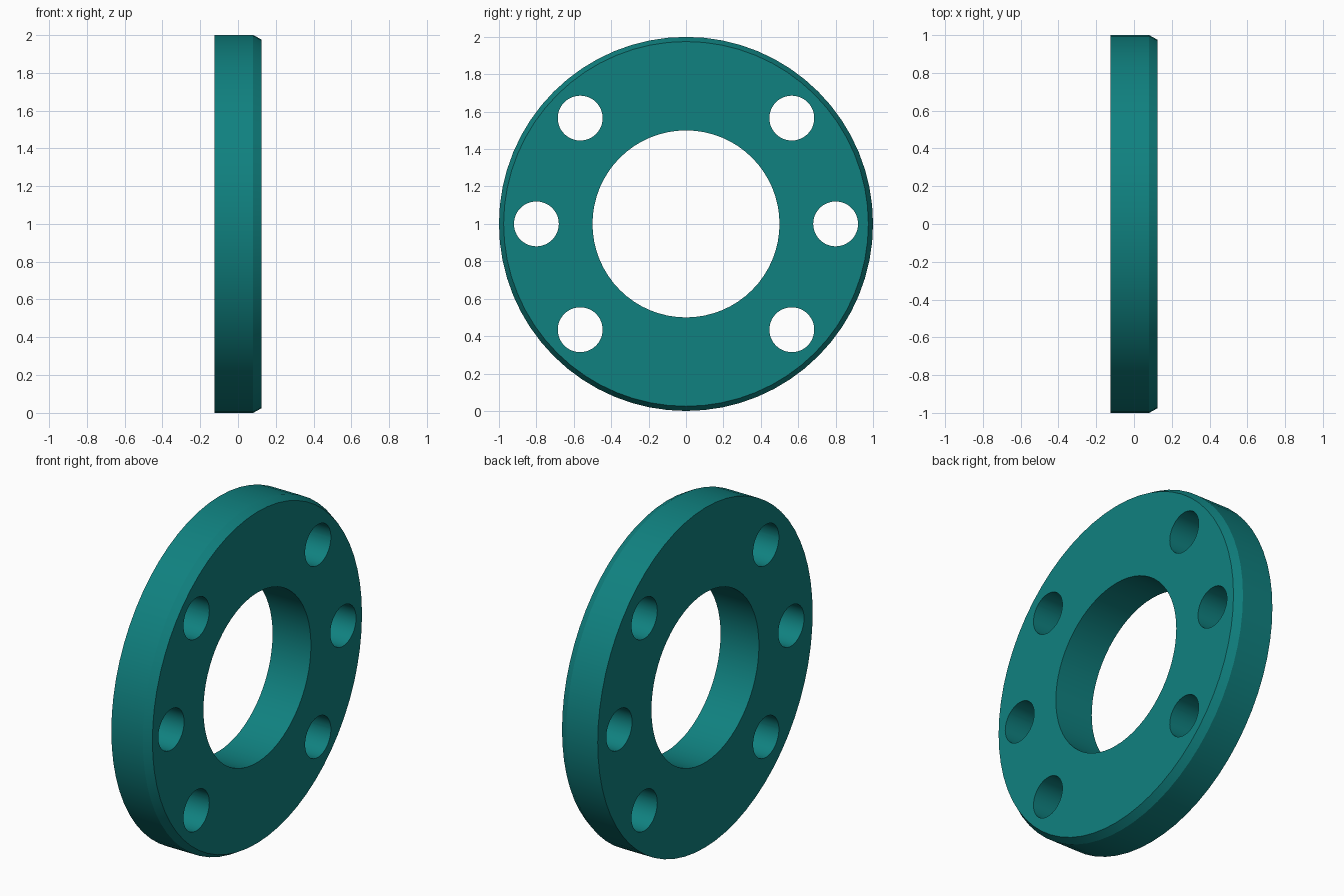
import bpy, bmesh
from math import cos, sin, pi, radians

if "Cube" in bpy.data.objects:
    bpy.data.objects.remove(bpy.data.objects["Cube"])

HALF = 0.125      # half thickness along x
SEG = 64


def link(name, bm):
    bmesh.ops.recalc_face_normals(bm, faces=bm.faces)
    me = bpy.data.meshes.new(name)
    bm.to_mesh(me)
    bm.free()
    ob = bpy.data.objects.new(name, me)
    bpy.context.collection.objects.link(ob)
    return ob


def rod(bm, radius, y, z, seg):
    """Closed cylinder along x, longer than the plate is thick."""
    rings = [[bm.verts.new((x, y + radius * cos(2 * pi * i / seg), z + radius * sin(2 * pi * i / seg)))
              for i in range(seg)] for x in (-0.3, 0.3)]
    for i in range(seg):
        j = (i + 1) % seg
        bm.faces.new((rings[0][i], rings[0][j], rings[1][j], rings[1][i]))
    bm.faces.new(rings[0])
    bm.faces.new(rings[1])


# Flange ring: revolved (x, radius) profile with a chamfer on the +x rim
profile = [(-HALF, 0.5), (-HALF, 1.0), (0.08, 1.0), (HALF, 0.975), (HALF, 0.5)]
bm = bmesh.new()
loops = [[bm.verts.new((x, r * cos(2 * pi * i / SEG), 1 + r * sin(2 * pi * i / SEG)))
          for i in range(SEG)] for x, r in profile]
for a, b in zip(loops, loops[1:] + loops[:1]):
    for i in range(SEG):
        j = (i + 1) % SEG
        bm.faces.new((a[i], a[j], b[j], b[i]))
flange = link("flange_ring", bm)

# Six bolt holes, three on each side
bm = bmesh.new()
for deg in (-45, 0, 45, 135, 180, 225):
    rod(bm, 0.12, 0.8 * cos(radians(deg)), 1 + 0.8 * sin(radians(deg)), 48)
cutter = link("bolt_hole_cutter", bm)
cutter.hide_render = True

bpy.context.view_layer.objects.active = flange
flange.select_set(True)
cut = flange.modifiers.new("bolt_holes", 'BOOLEAN')
cut.operation = 'DIFFERENCE'
cut.solver = 'EXACT'
cut.object = cutter
bpy.ops.object.modifier_apply(modifier=cut.name)
bpy.data.objects.remove(cutter)
bpy.ops.object.shade_smooth_by_angle(angle=radians(25))

# Teal paint
mat = bpy.data.materials.new("teal_paint")
mat.diffuse_color = (0.005, 0.22, 0.215, 1)
mat.use_nodes = True
mat.node_tree.nodes["Principled BSDF"].inputs["Base Color"].default_value = mat.diffuse_color
flange.data.materials.clear()
flange.data.materials.append(mat)
